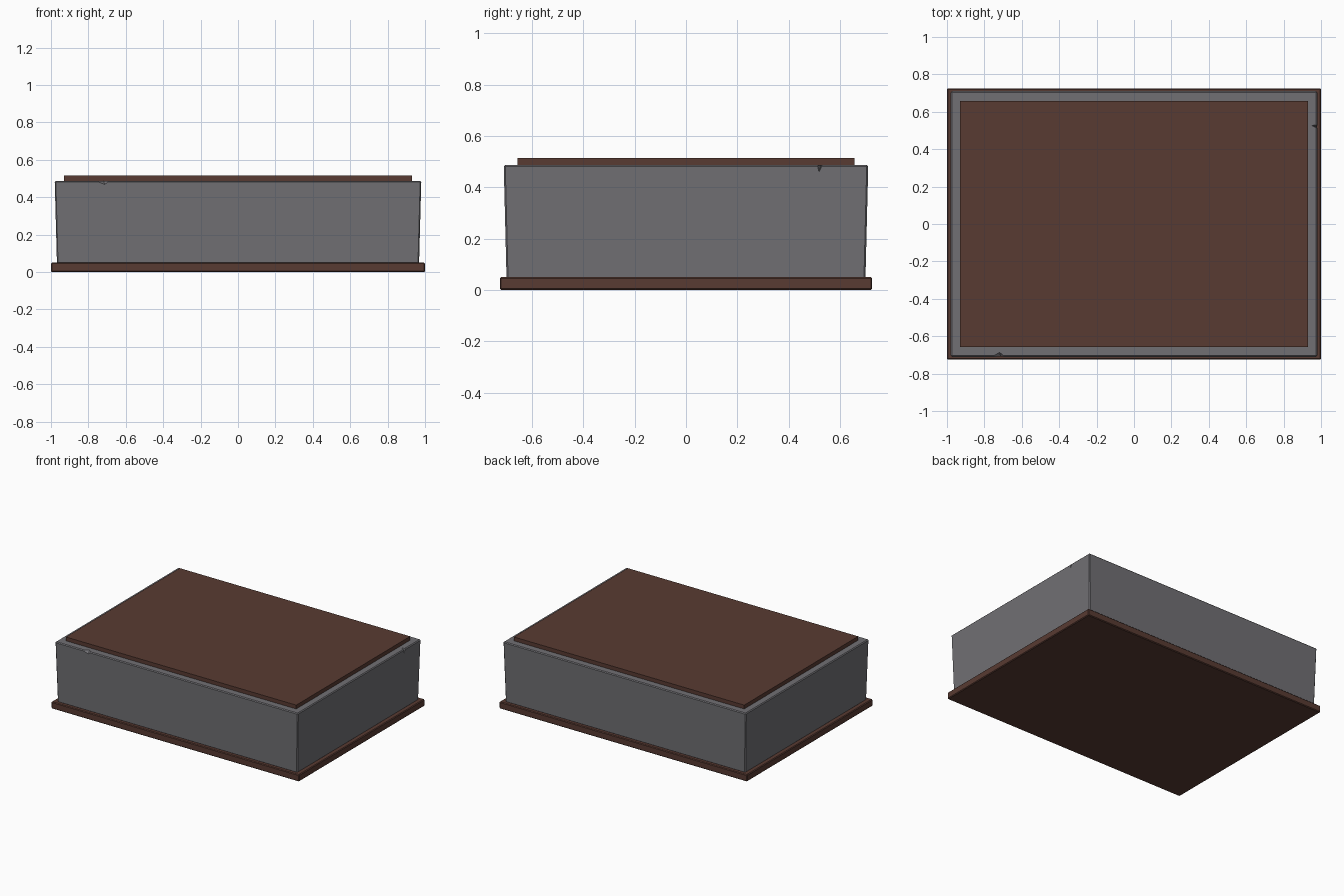
import bpy, bmesh

if "Cube" in bpy.data.objects:
    bpy.data.objects.remove(bpy.data.objects["Cube"])

def material(name, rgb):
    m = bpy.data.materials.new(name)
    m.diffuse_color = (*rgb, 1)
    m.use_nodes = True
    m.node_tree.nodes["Principled BSDF"].inputs["Base Color"].default_value = m.diffuse_color
    return m

wood = material("dark_brown_wood", (0.098, 0.043, 0.032))
stone = material("grey_stone", (0.165, 0.162, 0.175))

def make_object(name, bm, mat):
    bmesh.ops.recalc_face_normals(bm, faces=bm.faces)
    me = bpy.data.meshes.new(name)
    bm.to_mesh(me)
    bm.free()
    me.materials.append(mat)
    ob = bpy.data.objects.new(name, me)
    bpy.context.collection.objects.link(ob)
    return ob

def block(name, bottom, top, z0, z1, mat, bevel=0.0):
    """Box with separate half sizes at bottom and top."""
    bm = bmesh.new()
    bmesh.ops.create_cube(bm, size=2)
    for v in bm.verts:
        hx, hy = top if v.co.z > 0 else bottom
        v.co = (v.co.x * hx, v.co.y * hy, z1 if v.co.z > 0 else z0)
    ob = make_object(name, bm, mat)
    if bevel:
        b = ob.modifiers.new("worn_edges", 'BEVEL')
        b.width, b.segments = bevel, 1
    return ob

# Base slab, flared stone body and lid plate
block("base_slab", (1.0, 0.725), (1.0, 0.725), 0, 0.05, wood, 0.005)
body = block("stone_body", (0.968, 0.699), (0.98, 0.71), 0.045, 0.487, stone, 0.006)
block("lid_plate", (0.93, 0.657), (0.93, 0.657), 0.48, 0.515, wood)

# Small chips broken out of the upper rim: a wedge pointing inward and down
def chip(name, outer_a, outer_b, inner, low):
    bm = bmesh.new()
    a, b, c, d = [bm.verts.new(p) for p in (outer_a, outer_b, inner, low)]
    for f in ((a, b, c), (a, b, d), (b, c, d), (a, c, d)):
        bm.faces.new(f)
    ob = make_object(name, bm, stone)
    ob.hide_render = True
    ob.hide_viewport = True
    cut = body.modifiers.new(name, 'BOOLEAN')
    cut.operation, cut.solver, cut.object = 'DIFFERENCE', 'EXACT', ob

chip("front_chip_cutter", (-0.79, -0.72, 0.492), (-0.67, -0.72, 0.492),
     (-0.72, -0.68, 0.492), (-0.71, -0.72, 0.46))
chip("right_chip_cutter", (0.99, 0.505, 0.492), (0.99, 0.535, 0.492),
     (0.945, 0.528, 0.492), (0.99, 0.515, 0.45))
